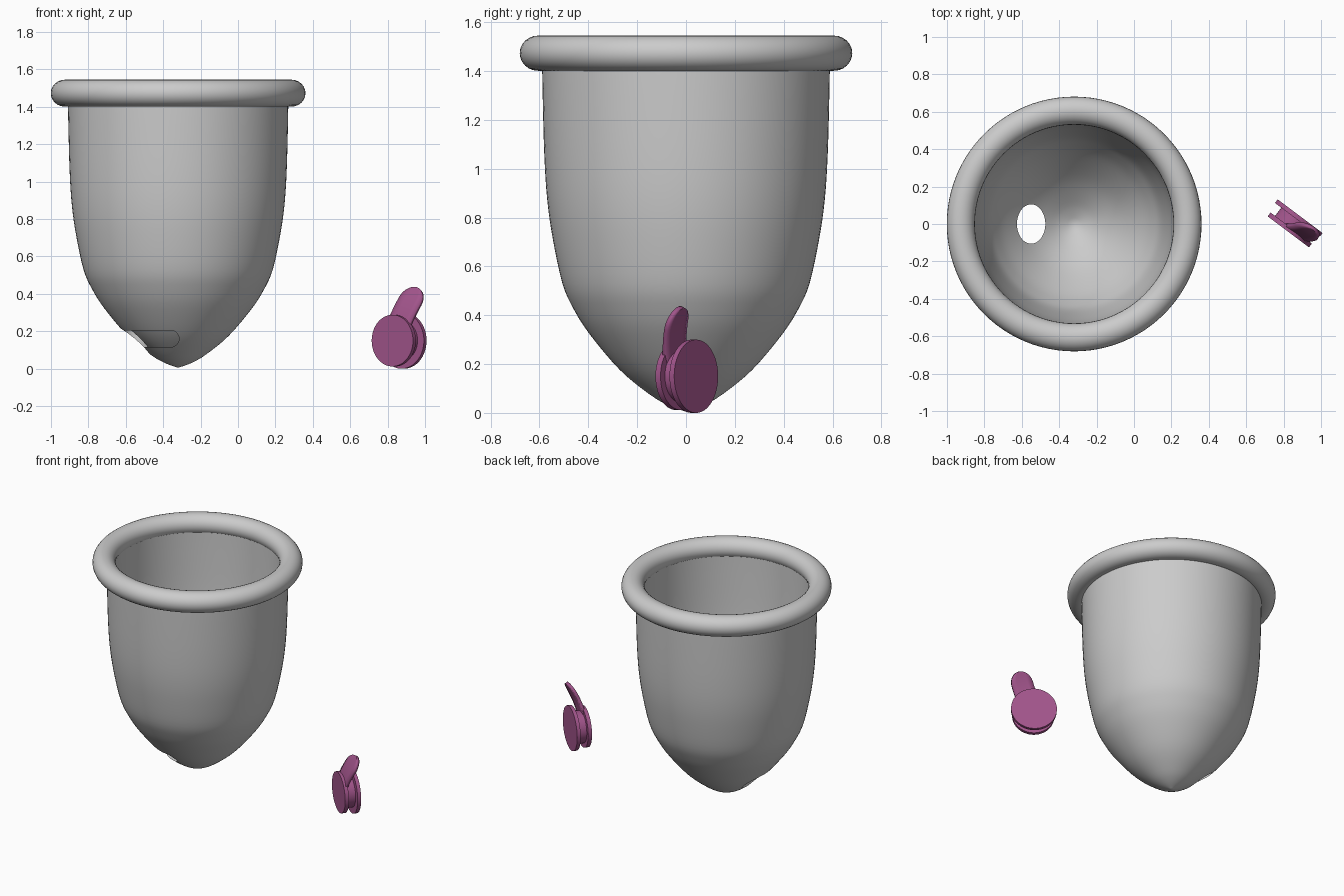
import bpy, bmesh, math
from mathutils import Matrix, Vector

if "Cube" in bpy.data.objects:
    bpy.data.objects.remove(bpy.data.objects["Cube"])

CX = -0.32   # axis of the cup


def add_object(name, bm, mat=None):
    bmesh.ops.remove_doubles(bm, verts=bm.verts, dist=1e-5)
    bmesh.ops.recalc_face_normals(bm, faces=bm.faces)
    me = bpy.data.meshes.new(name)
    bm.to_mesh(me)
    bm.free()
    ob = bpy.data.objects.new(name, me)
    bpy.context.collection.objects.link(ob)
    if mat:
        me.materials.append(mat)
    return ob


def lathe(name, profile, closed=False, steps=96):
    bm = bmesh.new()
    pts = profile + profile[:1] if closed else profile
    vs = [bm.verts.new((r, 0, z)) for r, z in pts]
    es = [bm.edges.new(p) for p in zip(vs, vs[1:])]
    bmesh.ops.spin(bm, geom=vs + es, cent=(0, 0, 0), axis=(0, 0, 1),
                   angle=2 * math.pi, steps=steps)
    bmesh.ops.translate(bm, verts=bm.verts, vec=(CX, 0, 0))
    return add_object(name, bm)


def smooth_curve(pts, n=4):
    out = []
    p = [Vector(q) for q in pts]
    for i in range(len(p) - 1):
        a, b, c, d = p[max(i - 1, 0)], p[i], p[i + 1], p[min(i + 2, len(p) - 1)]
        for k in range(n):
            t = k / n
            v = 0.5 * (2 * b + (c - a) * t + (2 * a - 5 * b + 4 * c - d) * t * t
                       + (3 * b - a - 3 * c + d) * t ** 3)
            out.append((max(v.x, 0), v.y))
    return out + [tuple(pts[-1])]


def inset(curve, d):
    res = []
    for i, (r, z) in enumerate(curve):
        a, b = curve[max(i - 1, 0)], curve[min(i + 1, len(curve) - 1)]
        t = Vector((b[0] - a[0], b[1] - a[1])).normalized()
        if i == 0:
            res.append((0, z + d * 1.15))
        elif r - d * t.y > 0.01:
            res.append((r - d * t.y, z + d * t.x))
    return res


def cut(ob, cutter):
    m = ob.modifiers.new("cut", 'BOOLEAN')
    m.object = cutter
    m.solver = 'EXACT'
    activate(ob)
    bpy.ops.object.modifier_apply(modifier=m.name)
    bpy.data.objects.remove(cutter)


def activate(ob):
    bpy.ops.object.select_all(action='DESELECT')
    ob.select_set(True)
    bpy.context.view_layer.objects.active = ob


# cup body: revolved wall
outer = smooth_curve([(0, 0.005), (0.07, 0.03), (0.148, 0.075), (0.27, 0.175), (0.393, 0.32),
                      (0.46, 0.425), (0.506, 0.53), (0.545, 0.71), (0.568, 0.87),
                      (0.58, 1.05), (0.587, 1.3), (0.59, 1.48)])
cup = lathe("cup_body", outer + inset(outer, 0.045)[::-1])

# oval drain hole through the lower left wall
bm = bmesh.new()
bmesh.ops.create_cone(bm, cap_ends=True, segments=48, radius1=1, radius2=1, depth=0.6,
                      matrix=Matrix.Translation((-0.55, 0, 0.15)) @ Matrix.Diagonal((0.076, 0.105, 1, 1)))
cut(cup, add_object("hole_cutter", bm))

# shallow round-ended groove on the lower front
bm = bmesh.new()
ring = [(-0.65, 0.115)]
ring += [(-0.36 + 0.045 * math.cos(a), 0.16 + 0.045 * math.sin(a))
         for a in [math.radians(-90 + 15 * k) for k in range(13)]]
ring += [(-0.65, 0.205)]
f = bm.faces.new([bm.verts.new((x, -0.5, z)) for x, z in ring])
g = bmesh.ops.extrude_face_region(bm, geom=[f])["geom"]
bmesh.ops.translate(bm, verts=[v for v in g if isinstance(v, bmesh.types.BMVert)], vec=(0, 0.46, 0))
groove = add_object("groove_cutter", bm)
core_side = inset(outer, 0.02)
cut(groove, lathe("groove_core", core_side + [(0, core_side[-1][1])]))
cut(cup, groove)

# rolled rim
rim = lathe("rim", [(0.606 + 0.075 * math.cos(a), 1.473 + 0.072 * math.sin(a))
                    for a in [2 * math.pi * k / 24 for k in range(24)]], closed=True)

# stopper: two discs, a neck and a curved pull tab
pink = bpy.data.materials.new("pink")
pink.diffuse_color = (0.36, 0.09, 0.26, 1)
pink.use_nodes = True
pink.node_tree.nodes["Principled BSDF"].inputs["Base Color"].default_value = pink.diffuse_color
frame = Matrix(((0.8, 0.6, 0, 0.857), (-0.6, 0.8, 0, 0), (0, 0, 1, 0.15), (0, 0, 0, 1)))


def disc(name, radius, offset, depth):
    bm = bmesh.new()
    bmesh.ops.create_cone(bm, cap_ends=True, segments=64, radius1=radius, radius2=radius, depth=depth,
                          matrix=frame @ Matrix.Translation((0, offset, 0)) @ Matrix.Rotation(math.pi / 2, 4, 'X'))
    return add_object(name, bm, pink)


parts = [disc("stopper_back_disc", 0.15, 0.04, 0.024),
         disc("stopper_neck", 0.108, 0, 0.07),
         disc("stopper_front_disc", 0.138, -0.04, 0.026)]

bm = bmesh.new()
rows = []
for i in range(25):
    t = math.sin(i / 24 * math.pi / 2)
    w = 0.068 * math.sqrt(max(0, 1 - (max(0, t - 0.75) / 0.25) ** 2))
    w = max(w, 0.004)
    rows.append([bm.verts.new(frame @ Vector((0.1 * t + s * w, -0.042 + 0.085 * t * t, 0.28 * t - s * w * 0.3)))
                 for s in (-1, -0.5, 0, 0.5, 1)])
for a, b in zip(rows, rows[1:]):
    for k in range(4):
        bm.faces.new((a[k], a[k + 1], b[k + 1], b[k]))
tab = add_object("stopper_pull_tab", bm, pink)
m = tab.modifiers.new("thick", 'SOLIDIFY')
m.thickness = 0.02
m.offset = 0
parts.append(tab)

for ob in [cup, rim] + parts:
    activate(ob)
    bpy.ops.object.shade_smooth_by_angle(angle=math.radians(35))
